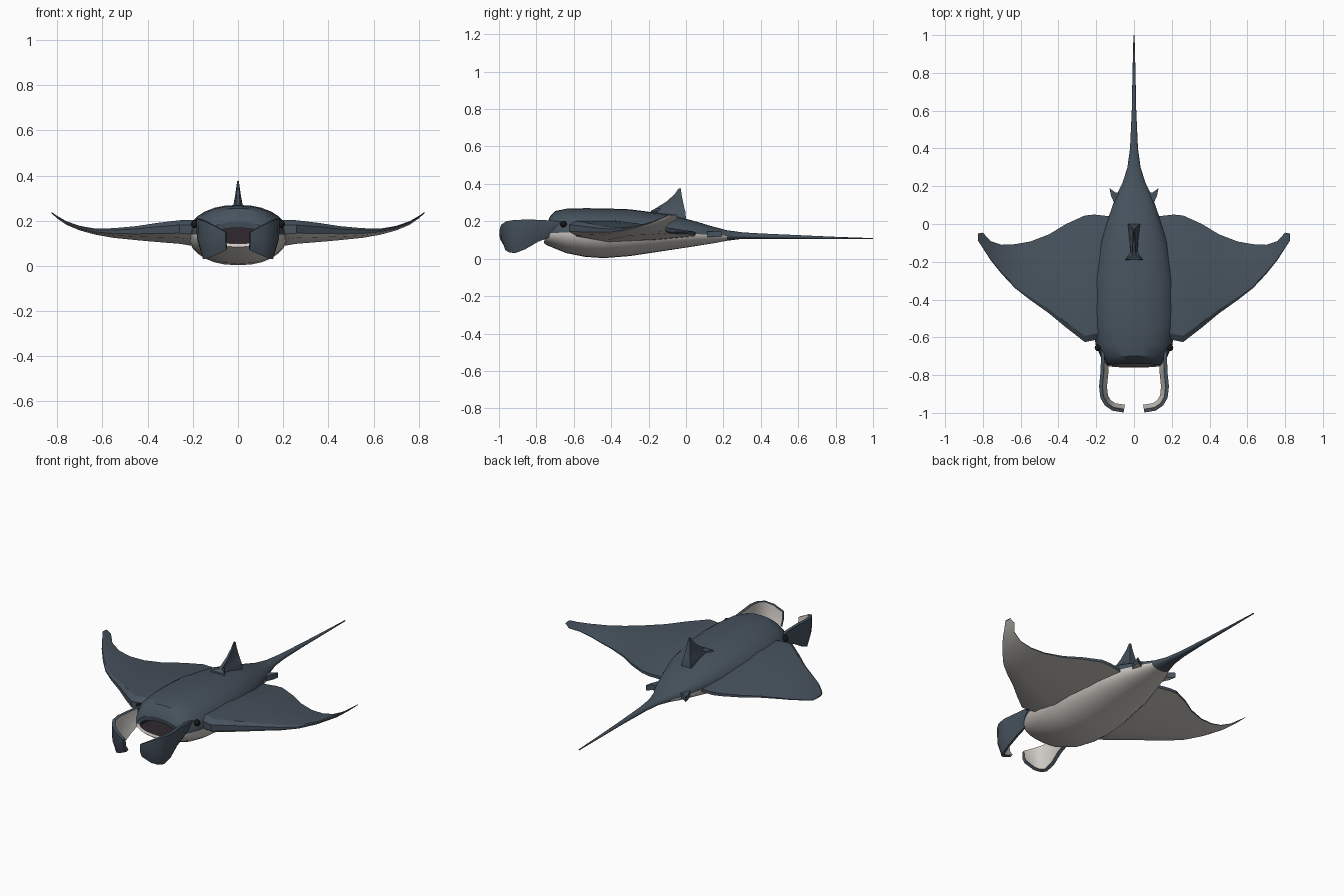
import bpy, bmesh, math
from mathutils import Vector


def material(name, rgb):
    m = bpy.data.materials.new(name)
    m.diffuse_color = (*rgb, 1)
    return m


SLATE = material("slate_back", (0.062, 0.085, 0.11))
PALE = material("pale_belly", (0.62, 0.59, 0.55))
MOUTH = material("dark_mouth", (0.03, 0.022, 0.028))
BLACK = material("eye_black", (0.008, 0.008, 0.01))
MATS = [SLATE, PALE, MOUTH, BLACK]


def finish(name, bm, mirror=False, angle=32):
    bmesh.ops.recalc_face_normals(bm, faces=bm.faces)
    me = bpy.data.meshes.new(name)
    bm.to_mesh(me)
    bm.free()
    for m in MATS:
        me.materials.append(m)
    ob = bpy.data.objects.new(name, me)
    bpy.context.collection.objects.link(ob)
    if mirror:
        mod = ob.modifiers.new("mirror", 'MIRROR')
        mod.use_mirror_merge = False
    bpy.ops.object.select_all(action='DESELECT')
    ob.select_set(True)
    bpy.context.view_layer.objects.active = ob
    bpy.ops.object.shade_smooth_by_angle(angle=math.radians(angle))
    return ob


def loft(name, rings, rule, caps=(0, 0), mirror=False, angle=32):
    """Skin closed rings; rule(ring, side) gives the material index."""
    bm = bmesh.new()
    vs = [[bm.verts.new(p) for p in r] for r in rings]
    n = len(rings[0])
    for i in range(len(vs) - 1):
        for k in range(n):
            j = (k + 1) % n
            f = bm.faces.new((vs[i][k], vs[i][j], vs[i + 1][j], vs[i + 1][k]))
            f.material_index = rule(i, k)
    for ring, mat in ((vs[0], caps[0]), (vs[-1], caps[1])):
        bm.faces.new(ring).material_index = mat
    return finish(name, bm, mirror, angle)


# Body, open mouth and tail: y, half width, bottom, widest height, top
BODY = [
    (-0.56, 0.11, 0.09, 0.13, 0.18),
    (-0.745, 0.12, 0.099, 0.125, 0.168),
    (-0.75, 0.14, 0.084, 0.13, 0.195),
    (-0.738, 0.155, 0.074, 0.135, 0.225),
    (-0.70, 0.178, 0.054, 0.138, 0.255),
    (-0.64, 0.203, 0.03, 0.14, 0.267),
    (-0.54, 0.218, 0.01, 0.14, 0.27),
    (-0.44, 0.222, 0.003, 0.14, 0.269),
    (-0.30, 0.215, 0.014, 0.14, 0.264),
    (-0.10, 0.18, 0.044, 0.137, 0.238),
    (0.05, 0.13, 0.067, 0.132, 0.2),
    (0.15, 0.095, 0.083, 0.126, 0.17),
    (0.22, 0.06, 0.096, 0.122, 0.152),
    (0.30, 0.035, 0.106, 0.12, 0.141),
    (0.40, 0.021, 0.106, 0.119, 0.135),
    (0.60, 0.012, 0.106, 0.116, 0.126),
    (0.80, 0.008, 0.105, 0.111, 0.117),
    (1.00, 0.003, 0.104, 0.107, 0.11),
]
N = 28


def body_ring(y, w, zb, ze, zt):
    pts = []
    for k in range(N):
        a = 2 * math.pi * k / N
        c, s = math.cos(a), math.sin(a)
        x = w * math.copysign(abs(c) ** 0.88, c)
        z = ze + s * ((zt - ze) if s > 0 else (ze - zb))
        shift = 0.01 * s if y < -0.73 else 0     # lower jaw juts forward
        pts.append((x, y + shift, z))
    return pts


def body_color(i, k):
    if i == 0:
        return 2
    return 1 if k >= N // 2 and BODY[i][0] < 0.21 else 0


loft("body", [body_ring(*s) for s in BODY], body_color, caps=(2, 0))

# Wings: x, leading y, trailing y, top, bottom
WING = [
    (0.12, -0.60, 0.04, 0.198, 0.085),
    (0.21, -0.615, 0.05, 0.204, 0.09),
    (0.26, -0.625, 0.045, 0.202, 0.098),
    (0.36, -0.548, 0.0, 0.19, 0.106),
    (0.45, -0.473, -0.055, 0.176, 0.114),
    (0.55, -0.402, -0.093, 0.167, 0.124),
    (0.63, -0.34, -0.107, 0.165, 0.138),
    (0.70, -0.265, -0.11, 0.177, 0.157),
    (0.76, -0.19, -0.09, 0.198, 0.182),
    (0.80, -0.128, -0.046, 0.221, 0.21),
    (0.825, -0.09, -0.05, 0.238, 0.232),
]
# chord fraction and height fraction around the section
FOIL = [(0, .8), (.05, 1), (.35, 1), (.7, .74), (1, .45),
        (1, .3), (.7, .12), (.3, 0), (.05, .25), (0, .45)]
loft("wings",
     [[(x, a + (b - a) * t, zb + (zt - zb) * h) for t, h in FOIL]
      for x, a, b, zt, zb in WING],
     lambda i, k: 1 if 5 <= k <= 8 else 0, mirror=True)

# Curled head fins: x, y, bottom, top
HEAD_FIN = [
    (0.172, -0.63, 0.12, 0.195),
    (0.175, -0.72, 0.118, 0.204),
    (0.178, -0.79, 0.09, 0.208),
    (0.185, -0.86, 0.05, 0.209),
    (0.178, -0.92, 0.03, 0.207),
    (0.155, -0.96, 0.033, 0.2),
    (0.115, -0.988, 0.045, 0.182),
    (0.055, -0.998, 0.07, 0.15),
]
rings = []
for i, (x, y, zb, zt) in enumerate(HEAD_FIN):
    p0, p1 = HEAD_FIN[max(i - 1, 0)], HEAD_FIN[min(i + 1, len(HEAD_FIN) - 1)]
    t = Vector((p1[0] - p0[0], p1[1] - p0[1])).normalized()
    n = Vector((t.y, -t.x))                      # toward the cupped side
    zm = zb + 0.45 * (zt - zb)
    rings.append([(x + n.x * d, y + n.y * d, z) for d, z in (
        (0, zt), (0.003, zm), (0.024, zb),
        (0.042, zb + 0.008), (0.025, zm), (0.018, zt))])
loft("head_fins", rings, lambda i, k: 1 if k in (3, 4) and i > 0 else 0,
     mirror=True)

# Back fin with flared foot: z, front y, front half width, rear y, rear half width
DORSAL = [
    (0.215, -0.195, 0.058, 0.0, 0.032),
    (0.256, -0.188, 0.045, -0.004, 0.024),
    (0.268, -0.165, 0.01, -0.008, 0.021),
    (0.305, -0.105, 0.007, -0.016, 0.014),
    (0.345, -0.06, 0.005, -0.024, 0.008),
    (0.375, -0.04, 0.003, -0.028, 0.004),
]
loft("back_fin",
     [[(-fw, fy, z), (fw, fy, z),
       (fw * 0.3 + 0.003, fy * 0.8 + ry * 0.2, z), (rw, ry, z),
       (-rw, ry, z), (-fw * 0.3 - 0.003, fy * 0.8 + ry * 0.2, z)]
      for z, fy, fw, ry, rw in DORSAL],
     lambda i, k: 0, angle=25)

# Small fins beside the tail base
PELVIC = [(0.05, 0.05), (0.10, 0.10), (0.122, 0.15), (0.13, 0.19),
          (0.10, 0.168), (0.078, 0.165), (0.045, 0.20)]
loft("tail_base_fins",
     [[(x, y, z) for x, y in PELVIC] for z in (0.115, 0.13, 0.145)],
     lambda i, k: 0, caps=(1, 0), mirror=True)

# Eyes
bm = bmesh.new()
bmesh.ops.create_uvsphere(bm, u_segments=12, v_segments=8, radius=0.018)
for v in bm.verts:
    v.co += Vector((0.19, -0.655, 0.185))
for f in bm.faces:
    f.material_index = 3
finish("eyes", bm, mirror=True, angle=60)
